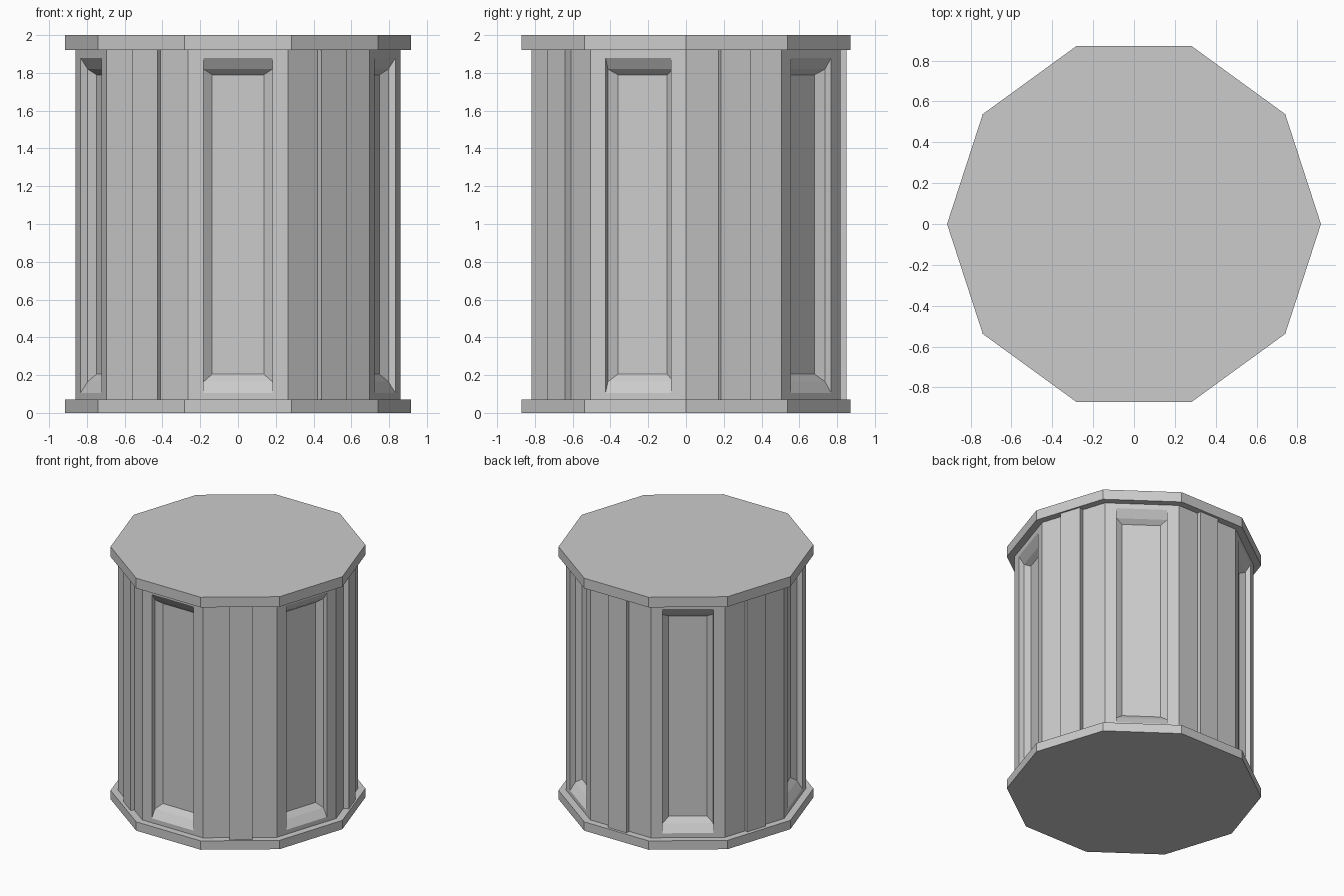
import bpy
import bmesh
from math import cos, sin, pi, radians
from mathutils import Vector

SIDES = 10
CAP_R = 0.915          # corner radius of the end plates
BODY_R = 0.86          # corner radius of the drum
LOW, HIGH = 0.07, 1.92  # drum bottom and top
APOTHEM = BODY_R * cos(pi / SIDES)
HALF = BODY_R * sin(pi / SIDES)

cube = bpy.data.objects.get("Cube")
if cube:
    bpy.data.objects.remove(cube, do_unlink=True)

grey = bpy.data.materials.new("plain_grey")
grey.use_nodes = True
colour = (0.6, 0.6, 0.6, 1)
grey.diffuse_color = colour
grey.node_tree.nodes["Principled BSDF"].inputs["Base Color"].default_value = colour


def finish(name, bm):
    """Turn a bmesh into a flat-shaded object."""
    bmesh.ops.remove_doubles(bm, verts=bm.verts, dist=0.0005)
    bmesh.ops.recalc_face_normals(bm, faces=bm.faces)
    mesh = bpy.data.meshes.new(name)
    bm.to_mesh(mesh)
    bm.free()
    mesh.materials.append(grey)
    obj = bpy.data.objects.new(name, mesh)
    bpy.context.collection.objects.link(obj)
    return obj


def side_point(angle, across, out, z):
    """Point placed relative to the middle of one drum side."""
    r = APOTHEM + out
    return Vector((r * cos(angle) - across * sin(angle),
                   r * sin(angle) + across * cos(angle), z))


def rectangle(bm, angle, half, z0, z1, out):
    corners = ((-half, z0), (half, z0), (half, z1), (-half, z1))
    return [bm.verts.new(side_point(angle, a, out, z)) for a, z in corners]


def bridge(bm, a, b):
    for i in range(4):
        j = (i + 1) % 4
        bm.faces.new((a[i], a[j], b[j], b[i]))


# End plates
for name, z0, z1 in (("bottom_plate", 0, LOW), ("top_plate", HIGH, 2)):
    bm = bmesh.new()
    ring = [bm.verts.new((CAP_R * cos(2 * pi * i / SIDES),
                          CAP_R * sin(2 * pi * i / SIDES), z0)) for i in range(SIDES)]
    base = bm.faces.new(ring)
    lifted = bmesh.ops.extrude_face_region(bm, geom=[base], use_keep_orig=True)["geom"]
    bmesh.ops.translate(bm, vec=(0, 0, z1 - z0),
                        verts=[v for v in lifted if isinstance(v, bmesh.types.BMVert)])
    finish(name, bm)

# Drum: every second side holds a sunken panel with stepped sloping edges
# Each step: half width, bottom, top, offset from the side
steps = ((0.182, 0.105, 1.88, 0),
         (0.182, 0.165, 1.82, -0.04),
         (0.137, 0.205, 1.79, -0.075))
bm = bmesh.new()
for i in range(SIDES):
    angle = radians(-90 + 36 * i)
    ring = rectangle(bm, angle, HALF, LOW, HIGH, 0)
    if i % 2 == 0:
        for step in steps:
            inner = rectangle(bm, angle, *step)
            bridge(bm, ring, inner)
            ring = inner
    bm.faces.new(ring)
bmesh.ops.remove_doubles(bm, verts=bm.verts, dist=0.0005)
bmesh.ops.holes_fill(bm, edges=[e for e in bm.edges if e.is_boundary], sides=0)
finish("drum", bm)

# Raised upright strips on the remaining sides
for n, i in enumerate(range(1, SIDES, 2), 1):
    angle = radians(-90 + 36 * i)
    bm = bmesh.new()
    back = rectangle(bm, angle, 0.082, LOW, HIGH, -0.02)
    front = rectangle(bm, angle, 0.082, LOW, HIGH, 0.032)
    bridge(bm, back, front)
    bm.faces.new(back)
    bm.faces.new(front)
    bmesh.ops.translate(bm, vec=(0.008, 0, 0), verts=bm.verts)
    finish(f"upright_strip_{n}", bm)
